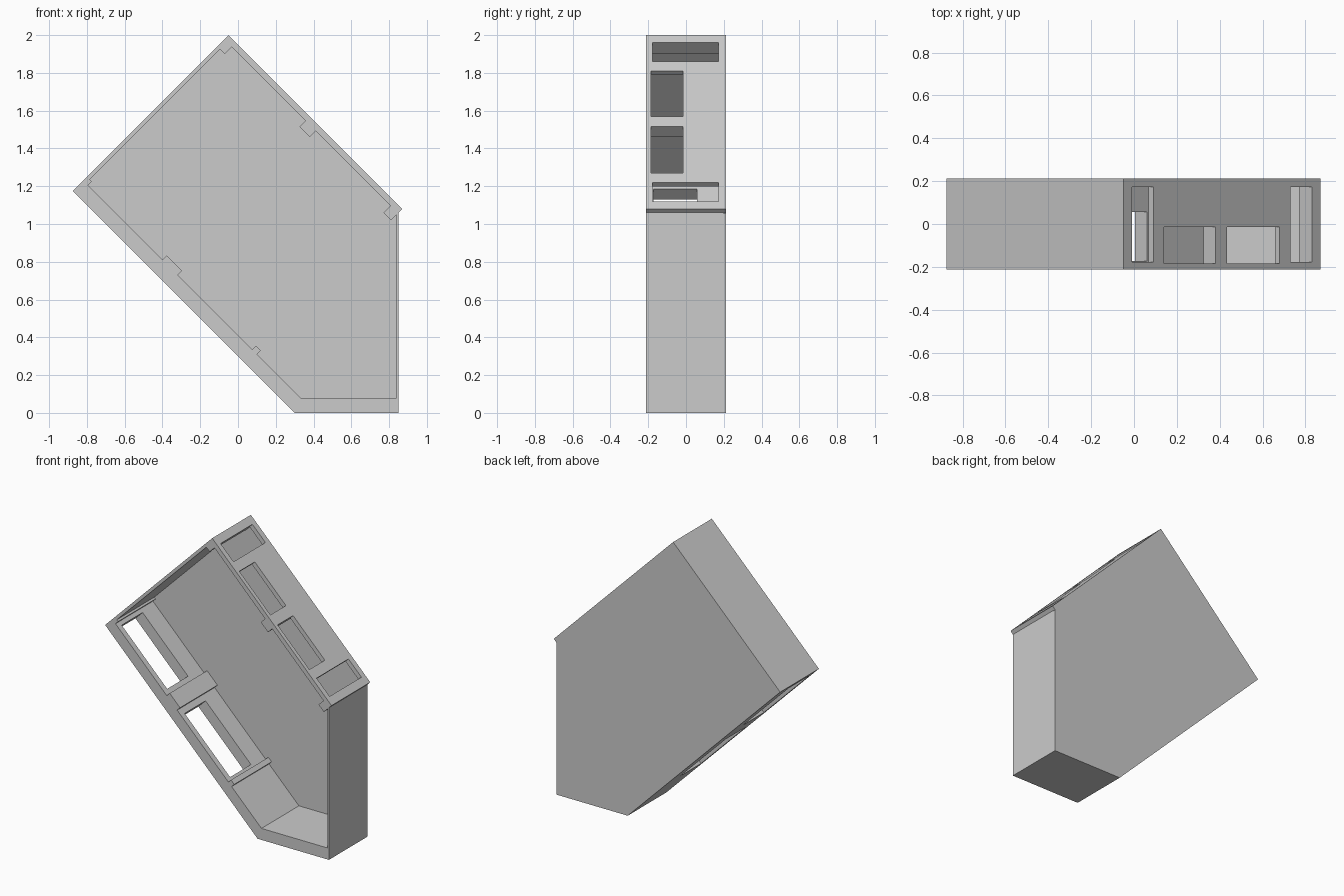
import bpy, bmesh

if "Cube" in bpy.data.objects:
    bpy.data.objects.remove(bpy.data.objects["Cube"])

FRONT, BACK, PANEL = -0.213, 0.213, 0.199


def diag(c, s):
    """Point from diagonal coordinates: c = z - x, s = z + x."""
    return ((s - c) / 2, (s + c) / 2)


def prism(name, pts, y0=FRONT, y1=PANEL):
    """Extrude an x/z outline along y."""
    bm = bmesh.new()
    face = bm.faces.new([bm.verts.new((x, y0, z)) for x, z in pts])
    ext = bmesh.ops.extrude_face_region(bm, geom=[face])
    verts = [g for g in ext["geom"] if isinstance(g, bmesh.types.BMVert)]
    bmesh.ops.translate(bm, verts=verts, vec=(0, y1 - y0, 0))
    bmesh.ops.recalc_face_normals(bm, faces=bm.faces)
    mesh = bpy.data.meshes.new(name)
    bm.to_mesh(mesh)
    bm.free()
    ob = bpy.data.objects.new(name, mesh)
    bpy.context.collection.objects.link(ob)
    return ob


def slab(name, c0, c1, s0, s1, y0=FRONT, y1=PANEL):
    """Box turned 45 degrees in the x/z plane."""
    return prism(name, [diag(c0, s0), diag(c1, s0), diag(c1, s1), diag(c0, s1)], y0, y1)


def cut(ob, c0, c1, s0, s1, y0, y1):
    """Cut a rectangular window through a slanted plate."""
    cutter = slab("cutter", c0, c1, s0, s1, y0, y1)
    cutter.hide_render = True
    mod = ob.modifiers.new("window", 'BOOLEAN')
    mod.operation, mod.solver, mod.object = 'DIFFERENCE', 'EXACT', cutter
    bpy.context.view_layer.objects.active = ob
    bpy.ops.object.modifier_apply(modifier=mod.name)
    bpy.data.objects.remove(cutter, do_unlink=True)


# Upper right plate with four windows
upper_right = slab("upper_right_plate", 0.21, 2.05, 1.905, 1.95, FRONT, BACK)
for c0, c1, y0, y1 in [(1.77, 1.97, -0.177, 0.173), (1.19, 1.67, -0.185, -0.015),
                       (0.59, 1.08, -0.185, -0.015), (0.29, 0.49, -0.177, 0.173)]:
    cut(upper_right, c0, c1, 1.8, 2.1, y0, y1)

# Lower left plate with two windows
lower_left = prism("lower_left_plate",
                   [(0.30, 0), (0.33, 0.08), diag(2.02, 0.41), diag(2.05, 0.41), diag(2.05, 0.30)])
for c0, c1 in [(1.26, 1.96), (0.29, 0.99)]:
    cut(lower_left, c0, c1, 0.1, 0.6, -0.173, 0.057)

# Upper left plate, floor, side wall
slab("upper_left_plate", 2.02, 2.05, 0.41, 1.905)
prism("floor", [(0.30, 0), (0.85, 0), (0.85, 0.08), (0.33, 0.08)])
prism("side_wall", [(0.838, 0.08), (0.85, 0.08), (0.85, 1.06), (0.838, 1.048)])

# Back panel
prism("back_panel", [(0.30, 0), (0.85, 0), (0.85, 1.055), diag(2.05, 1.905), diag(2.05, 0.30)],
      PANEL, BACK)

# Cleats inside the plates
for name, c0, c1, s0, s1 in [("top_corner_cleat", 1.97, 2.02, 1.83, 1.905),
                             ("upper_middle_cleat", 1.08, 1.19, 1.84, 1.905),
                             ("upper_end_cleat", 0.21, 0.29, 1.83, 1.905),
                             ("left_corner_cleat", 2.0, 2.02, 0.41, 0.45),
                             ("lower_middle_cleat", 1.05, 1.21, 0.41, 0.455),
                             ("lower_end_cleat", 0.21, 0.26, 0.41, 0.45)]:
    slab(name, c0, c1, s0, s1)
